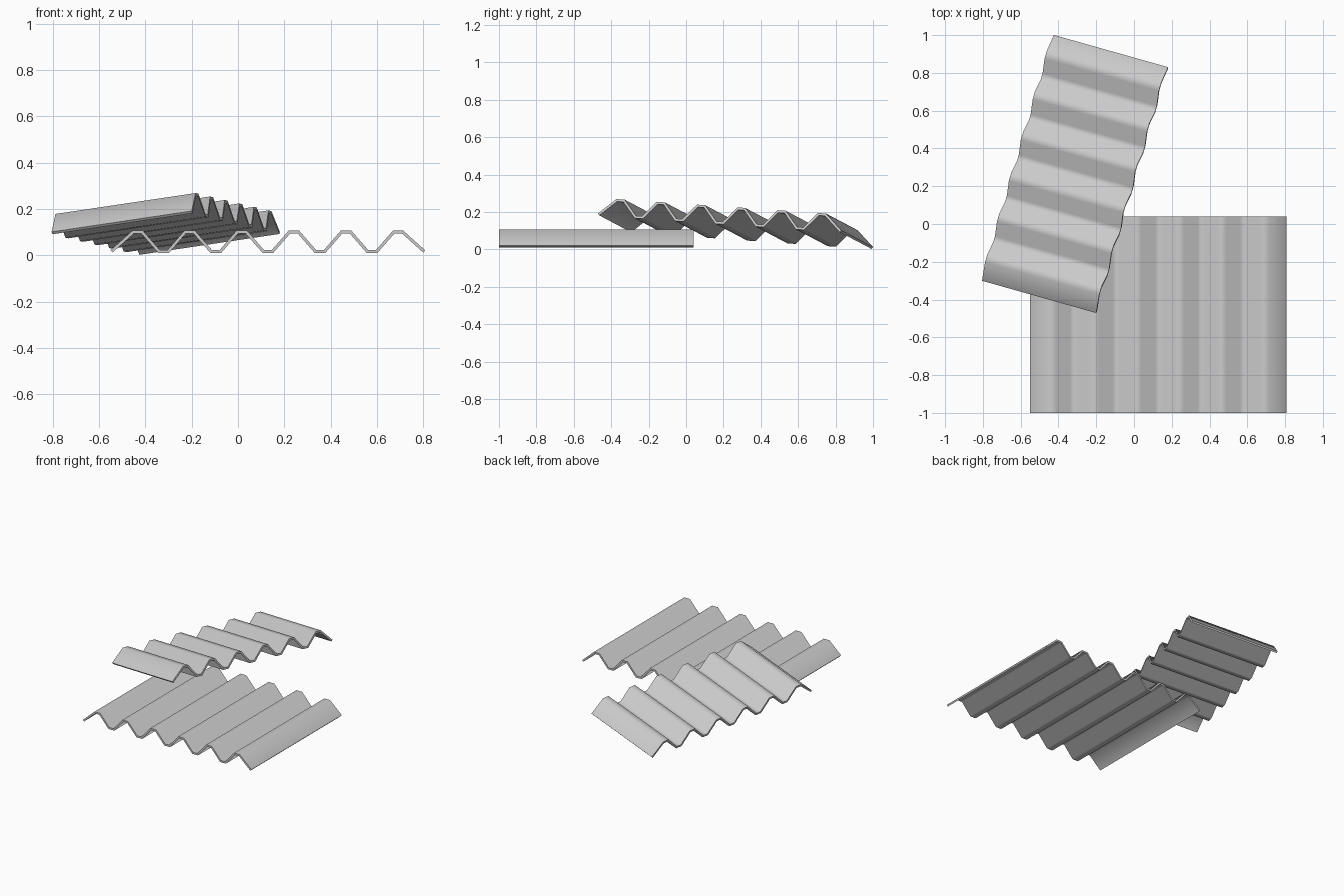
import bpy, bmesh
from mathutils import Vector, Matrix

if "Cube" in bpy.data.objects:
    bpy.data.objects.remove(bpy.data.objects["Cube"])

RIDGES, WIDTH, HEIGHT, THICK = 6, 1.35, 0.083, 0.013
PITCH = WIDTH / RIDGES
FLAT = 0.02  # half width of each flat crest and trough


def profile():
    # Trapezoid wave starting and ending on a trough
    pts = [(0, 0)]
    for i in range(RIDGES):
        crest = (i + 0.5) * PITCH
        pts += [(crest - FLAT, HEIGHT), (crest + FLAT, HEIGHT)]
        if i < RIDGES - 1:
            trough = (i + 1) * PITCH
            pts += [(trough - FLAT, 0), (trough + FLAT, 0)]
    pts.append((WIDTH, 0))
    return pts


def sheet(name, length, matrix):
    bm = bmesh.new()
    rows = [[bm.verts.new((x, y, z)) for x, z in profile()] for y in (0, length)]
    for i in range(len(rows[0]) - 1):
        bm.faces.new((rows[0][i], rows[0][i + 1], rows[1][i + 1], rows[1][i]))
    me = bpy.data.meshes.new(name)
    bm.to_mesh(me)
    bm.free()
    ob = bpy.data.objects.new(name, me)
    bpy.context.collection.objects.link(ob)
    ob.matrix_world = matrix
    mod = ob.modifiers.new("thickness", 'SOLIDIFY')
    mod.thickness = THICK
    mod.offset = 0
    mod.use_even_offset = True
    # Smooth folds, sharp sheet edges
    bpy.ops.object.select_all(action='DESELECT')
    bpy.context.view_layer.objects.active = ob
    ob.select_set(True)
    bpy.ops.object.modifier_apply(modifier=mod.name)
    bpy.ops.object.shade_smooth_by_angle(angle=1.0)
    return ob


# Sheet lying flat on the ground
sheet("lower_sheet", 1.04, Matrix.Translation((-0.546, -1.0, 0.017)))

# Narrower sheet leaning on the first
u = Vector((-0.38, -1.30, 0.09)).normalized()
v = Vector((0.605, -0.17, 0.09))
v = (v - u * v.dot(u)).normalized()
w = u.cross(v)
rot = Matrix((u, v, w)).transposed().to_4x4()
sheet("leaning_sheet", 0.635, Matrix.Translation((-0.425, 0.996, 0.007)) @ rot)
